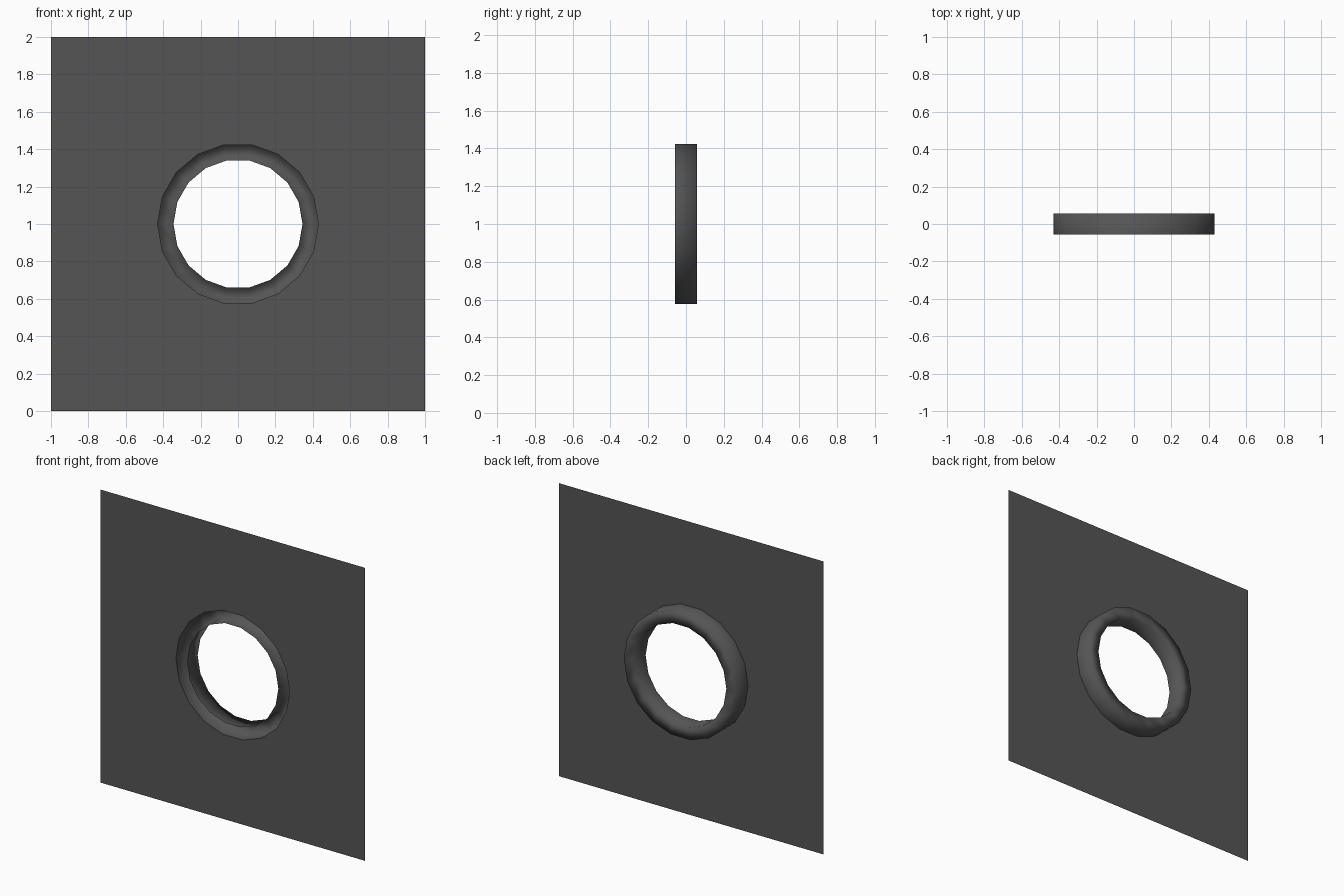
import bpy, bmesh, math

if "Cube" in bpy.data.objects:
    bpy.data.objects.remove(bpy.data.objects["Cube"])

SIDES = 18
R_OUT, R_IN = 0.43, 0.345
FRONT, BACK = -0.057, 0.057
CZ = 1.0

mat = bpy.data.materials.new("dark grey")
mat.diffuse_color = (0.09, 0.09, 0.09, 1)
mat.use_nodes = True
mat.node_tree.nodes["Principled BSDF"].inputs["Base Color"].default_value = mat.diffuse_color


def finish(bm, name, smooth):
    mesh = bpy.data.meshes.new(name)
    for f in bm.faces:
        f.smooth = smooth
    bm.to_mesh(mesh)
    bm.free()
    mesh.materials.append(mat)
    obj = bpy.data.objects.new(name, mesh)
    bpy.context.collection.objects.link(obj)
    return obj


def circle(bm, r, y):
    return [bm.verts.new((r * math.cos(2 * math.pi * i / SIDES), y,
                          CZ + r * math.sin(2 * math.pi * i / SIDES)))
            for i in range(SIDES)]


def loop_edges(bm, vs):
    return [bm.edges.new((vs[i], vs[(i + 1) % len(vs)])) for i in range(len(vs))]


# Thin square wall panel with a round opening
bm = bmesh.new()
corners = [bm.verts.new((x, FRONT, z)) for x, z in ((-1, 0), (1, 0), (1, 2), (-1, 2))]
edges = loop_edges(bm, corners) + loop_edges(bm, circle(bm, R_OUT, FRONT))
bmesh.ops.triangle_fill(bm, edges=edges, use_beauty=True, normal=(0, -1, 0))
for f in bm.faces:
    f.normal_update()
    if f.normal.y > 0:
        f.normal_flip()
finish(bm, "wall_panel", False)

# Window frame: a channel pushed backwards, open towards the front
bm = bmesh.new()
rings = [circle(bm, r, y) for r, y in ((R_OUT, FRONT), (R_OUT, BACK), (R_IN, BACK), (R_IN, FRONT))]
for a, b in zip(rings, rings[1:]):
    for i in range(SIDES):
        j = (i + 1) % SIDES
        # wound to face the open front, like the panel
        bm.faces.new((a[i], a[j], b[j], b[i]))
bm.normal_update()
# the channel floor must face the front
if bm.faces[:] and [f for f in bm.faces if abs(f.normal.y) > 0.9][0].normal.y > 0:
    bmesh.ops.reverse_faces(bm, faces=bm.faces[:])
finish(bm, "round_frame", True)
